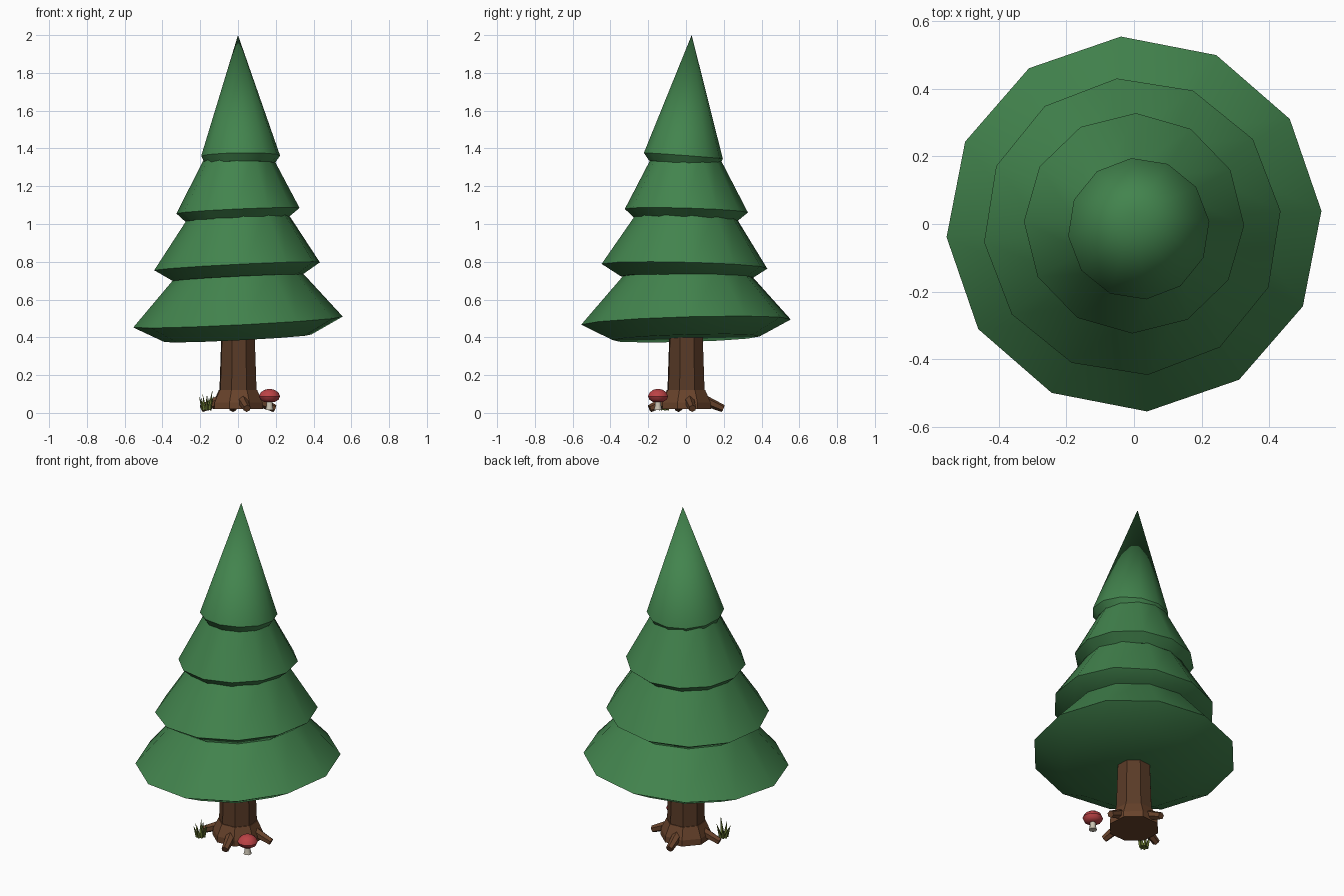
import bpy, bmesh, math, random
from mathutils import Vector

if "Cube" in bpy.data.objects:
    bpy.data.objects.remove(bpy.data.objects["Cube"])

random.seed(4)


def material(name, rgb):
    m = bpy.data.materials.new(name)
    m.diffuse_color = (*rgb, 1)
    m.use_nodes = True
    m.node_tree.nodes["Principled BSDF"].inputs["Base Color"].default_value = m.diffuse_color
    return m


GREEN = material("needles", (0.055, 0.23, 0.075))
BARK = material("bark", (0.10, 0.043, 0.02))
ROOT = material("root_bark", (0.14, 0.056, 0.024))
RED = material("mushroom_red", (0.50, 0.055, 0.06))
CREAM = material("mushroom_cream", (0.6, 0.55, 0.45))
GRASS = material("grass", (0.13, 0.17, 0.03))


def finish(name, bm, mat, smooth=None):
    bmesh.ops.recalc_face_normals(bm, faces=bm.faces)
    me = bpy.data.meshes.new(name)
    bm.to_mesh(me)
    bm.free()
    me.materials.append(mat)
    ob = bpy.data.objects.new(name, me)
    bpy.context.collection.objects.link(ob)
    if smooth:
        bpy.ops.object.select_all(action='DESELECT')
        ob.select_set(True)
        bpy.context.view_layer.objects.active = ob
        bpy.ops.object.shade_smooth_by_angle(angle=math.radians(smooth))
    return ob


def loft(name, rings, sides, turn, mat, tilt=(0, 0), smooth=None):
    """Skin rings (x, y, z, radius); radius 0 makes a point. tilt = slope in x, y."""
    bm = bmesh.new()
    loops = []
    for x, y, z, r in rings:
        loop = []
        for i in range(sides if r else 1):
            a = math.radians(turn) + math.tau * i / sides
            dx, dy = r * math.cos(a), r * math.sin(a)
            loop.append(bm.verts.new((x + dx, y + dy, z + tilt[0] * dx + tilt[1] * dy)))
        loops.append(loop)
    for a, b in zip(loops, loops[1:]):
        for i in range(sides):
            j = (i + 1) % sides
            if len(b) == 1:
                bm.faces.new((a[i], a[j], b[0]))
            else:
                bm.faces.new((a[i], a[j], b[j], b[i]))
    for end in (loops[0], loops[-1]):
        if len(end) > 1:
            bm.faces.new(end)
    return finish(name, bm, mat, smooth)


# Foliage tiers: underside ring, wide rim, top
tiers = [
    ("foliage_bottom", 4, (0.05, 0.028),
     [(0, 0, 0.395, 0.39), (0, 0, 0.481, 0.556), (0, 0, 0.76, 0.31)]),
    ("foliage_lower", 6, (0.05, -0.024),
     [(-0.003, -0.005, 0.715, 0.345), (-0.005, -0.008, 0.776, 0.441), (0, 0, 1.06, 0.255)]),
    ("foliage_upper", -1, (0.045, -0.03),
     [(-0.005, 0, 1.026, 0.275), (0, 0.002, 1.07, 0.326), (0, 0, 1.375, 0.168)]),
    ("foliage_top", 6, (0.012, -0.075),
     [(0.01, -0.01, 1.32, 0.185), (0.014, -0.014, 1.361, 0.21), (0, 0.03, 2.0, 0)]),
]
for name, turn, tilt, rings in tiers:
    loft(name, rings, 12, turn, GREEN, tilt, 35)

# Trunk and flared base
loft("trunk", [(0, 0, 0.06, 0.106), (0, 0, 0.45, 0.092)], 8, 26, BARK)
loft("trunk_base", [(0, 0, 0.02, 0.14), (0, 0, 0.055, 0.138), (0, 0, 0.12, 0.108)],
     8, 26, ROOT)


# Tapered stub between two points
def stub(name, start, end, r1, r2, mat, sides=6):
    start, end = Vector(start), Vector(end)
    rot = (end - start).to_track_quat('Z', 'Y')
    bm = bmesh.new()
    bmesh.ops.create_cone(bm, cap_ends=True, segments=sides, radius1=r1, radius2=r2,
                          depth=(end - start).length)
    for v in bm.verts:
        v.co = rot @ v.co + (start + end) / 2
    return finish(name, bm, mat)


# Roots
for i, deg in enumerate((-76, 10, 98, 192)):
    c, s = math.cos(math.radians(deg)), math.sin(math.radians(deg))
    stub(f"root_{i + 1}", (0.09 * c, 0.09 * s, 0.07), (0.198 * c, 0.198 * s, 0.023),
         0.029, 0.02, ROOT)

# Mushroom
mx, my = 0.167, -0.148
loft("mushroom_stem", [(mx, my, 0.015, 0.022), (mx, my, 0.035, 0.017), (mx, my, 0.075, 0.016)],
     8, 0, CREAM, smooth=50)
loft("mushroom_cap", [(mx, my, z, r) for z, r in
                      ((0.058, 0.028), (0.07, 0.048), (0.088, 0.056), (0.108, 0.047),
                       (0.122, 0.027), (0.128, 0))], 10, 0, RED, smooth=40)

# Grass tuft
gx, gy = -0.167, -0.115
for i in range(7):
    a = math.tau * i / 7 + 0.3
    c, s = math.cos(a), math.sin(a)
    stub(f"grass_blade_{i + 1}", (gx + 0.016 * c, gy + 0.016 * s, 0.016),
         (gx + 0.04 * c, gy + 0.04 * s, random.uniform(0.08, 0.13)), 0.011, 0, GRASS, 4)
